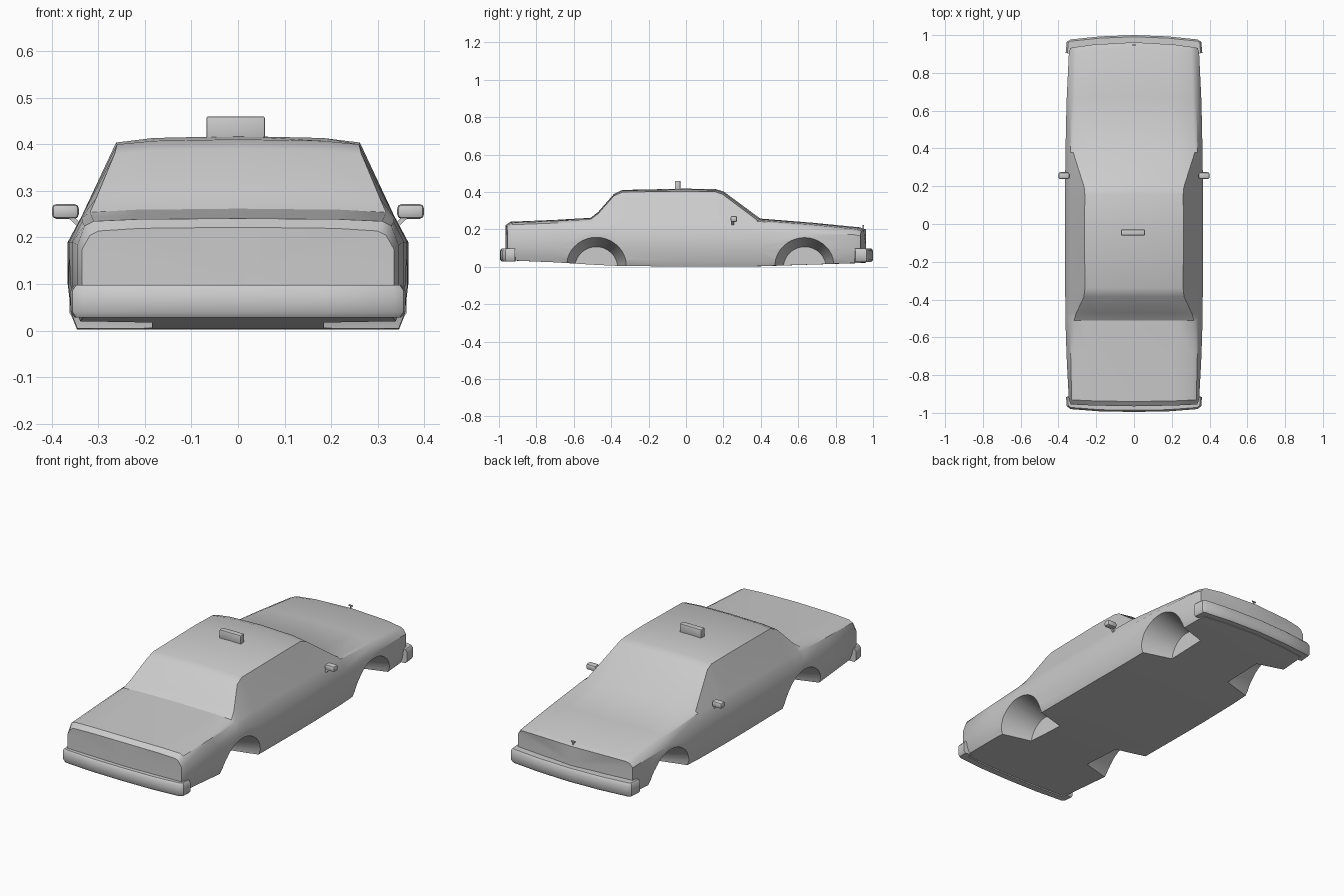
import bpy, bmesh, math
from mathutils import Vector, Matrix

if "Cube" in bpy.data.objects:
    bpy.data.objects.remove(bpy.data.objects["Cube"])

paint = bpy.data.materials.new("plain grey")
paint.use_nodes = True
GREY = (0.6, 0.6, 0.6, 1)
paint.diffuse_color = GREY
paint.node_tree.nodes["Principled BSDF"].inputs["Base Color"].default_value = GREY


def finish(bm, name):
    bmesh.ops.recalc_face_normals(bm, faces=bm.faces)
    mesh = bpy.data.meshes.new(name)
    bm.to_mesh(mesh)
    bm.free()
    mesh.materials.append(paint)
    ob = bpy.data.objects.new(name, mesh)
    bpy.context.collection.objects.link(ob)
    return ob


def smooth(ob, angle=32):
    bpy.ops.object.select_all(action='DESELECT')
    ob.select_set(True)
    bpy.context.view_layer.objects.active = ob
    bpy.ops.object.shade_smooth_by_angle(angle=math.radians(angle))


def loft(rings, name):
    """Skin closed rings and close each end with a fan."""
    bm = bmesh.new()
    rows = [[bm.verts.new(p) for p in ring] for ring in rings]
    n = len(rows[0])
    for a, b in zip(rows, rows[1:]):
        for i in range(n):
            j = (i + 1) % n
            bm.faces.new((a[i], a[j], b[j], b[i]))
    for row in (rows[0], rows[-1]):
        centre = bm.verts.new((row[0].co + row[n // 2].co) / 2)
        for i in range(n):
            bm.faces.new((row[i], row[(i + 1) % n], centre))
    return finish(bm, name)


def box(name, size, loc, bevel=0.0):
    bm = bmesh.new()
    bmesh.ops.create_cube(bm, size=1)
    bmesh.ops.scale(bm, vec=size, verts=bm.verts)
    if bevel:
        bmesh.ops.bevel(bm, geom=bm.edges[:], offset=bevel, segments=2, affect='EDGES', profile=0.5)
    bmesh.ops.translate(bm, vec=loc, verts=bm.verts)
    ob = finish(bm, name)
    smooth(ob)
    return ob


# Body stations: y, bow, half width, bottom, shoulder z, belt x, belt z, top x, top z, crown z
STATIONS = [
    (-.955, -.010, .335, .036, .175, .318, .205, .300, .214, .222),
    (-.930, -.010, .345, .034, .185, .330, .225, .310, .235, .241),
    (-.700, 0, .357, .024, .190, .335, .234, .315, .245, .251),
    (-.510, 0, .363, .012, .190, .336, .243, .318, .254, .262),
    (-.470, 0, .363, .010, .190, .336, .244, .305, .284, .293),
    (-.385, 0, .364, .006, .190, .336, .245, .265, .380, .390),
    (-.340, 0, .365, .004, .190, .336, .246, .260, .400, .411),
    (0, 0, .366, .002, .190, .336, .246, .262, .404, .418),
    (.150, .01, .366, .002, .190, .336, .246, .260, .402, .415),
    (.190, .012, .365, .002, .190, .336, .246, .264, .388, .402),
    (.375, .022, .363, .003, .189, .336, .243, .322, .250, .258),
    (.650, .025, .357, .012, .182, .330, .219, .310, .227, .236),
    (.900, .030, .345, .020, .172, .325, .193, .305, .202, .211),
    (.932, .030, .338, .022, .165, .322, .185, .303, .192, .200),
]


def section(y, bow, w, zb, zs, bx, bz, tx, tz, crown):
    half = [(w * .6, zb), (w - .02, zb), (w - .008, zb + .03), (w, .10), (w, zs),
            (bx, bz), (tx, tz), (tx * .7, tz + (crown - tz) * .7)]
    pts = [(0, zb)] + half + [(0, crown)] + [(-x, z) for x, z in reversed(half)]
    return [(x, y + bow * (1 - (x / w) ** 2), z) for x, z in pts]


body = loft([section(*s) for s in STATIONS], "car_body")

# Wheel wells, tapering inwards
for y in (-.48, .635):
    for side in (-1, 1):
        bm = bmesh.new()
        bmesh.ops.create_cone(bm, cap_ends=True, segments=40, radius1=.115, radius2=.172, depth=.20)
        bmesh.ops.transform(bm, verts=bm.verts, matrix=Matrix.Translation((side * .285, y, -.008))
                            @ Matrix.Rotation(side * math.pi / 2, 4, 'Y'))
        cutter = finish(bm, "wheel_well_cutter")
        cutter.hide_render = True
        cut = body.modifiers.new("wheel_well", 'BOOLEAN')
        cut.object = cutter
        cut.operation = 'DIFFERENCE'
        cut.solver = 'EXACT'
        bpy.context.view_layer.objects.active = body
        bpy.ops.object.modifier_apply(modifier=cut.name)
        bpy.data.objects.remove(cutter)
smooth(body)


# Bumpers: a rounded bar bent around each end of the car
def bumper(name, path, low, high, thick):
    rings = []
    full = [(-x, y) for x, y in reversed(path)] + path[1:]
    for i, (x, y) in enumerate(full):
        a, b = full[max(i - 1, 0)], full[min(i + 1, len(full) - 1)]
        t = Vector((b[0] - a[0], b[1] - a[1])).normalized()
        inward = Vector((-t.y, t.x)) * (-1 if path[0][1] > 0 else 1) * thick
        c = .012
        prof = [(.2, low), (1, low), (1, high), (.2, high), (0, high - c), (0, low + c)]
        rings.append([(x + inward.x * d, y + inward.y * d, z) for d, z in prof])
    smooth(loft(rings, name), 40)


bumper("tail_bumper", [(0, -.995), (.18, -.992), (.335, -.980), (.356, -.965), (.360, -.915)], .028, .098, .045)
bumper("nose_bumper", [(0, 1.0), (.18, .993), (.335, .977), (.356, .965), (.362, .905)], .025, .098, .045)

# Roof sign and bonnet ornament
box("roof_sign", (.125, .03, .05), (-.005, -.045, .435), .003)
box("ornament_stem", (.005, .006, .022), (0, .948, .208))
box("ornament_bar", (.022, .006, .006), (0, .948, .221))

# Door mirrors
for side, label in ((1, "left"), (-1, "right")):
    box(label + "_mirror", (.058, .036, .032), (side * .371, .256, .256), .010)
    stem = box(label + "_mirror_stem", (.040, .012, .010), (0, 0, 0))
    stem.location = (side * .352, .250, .237)
    stem.rotation_euler.y = -side * .75
